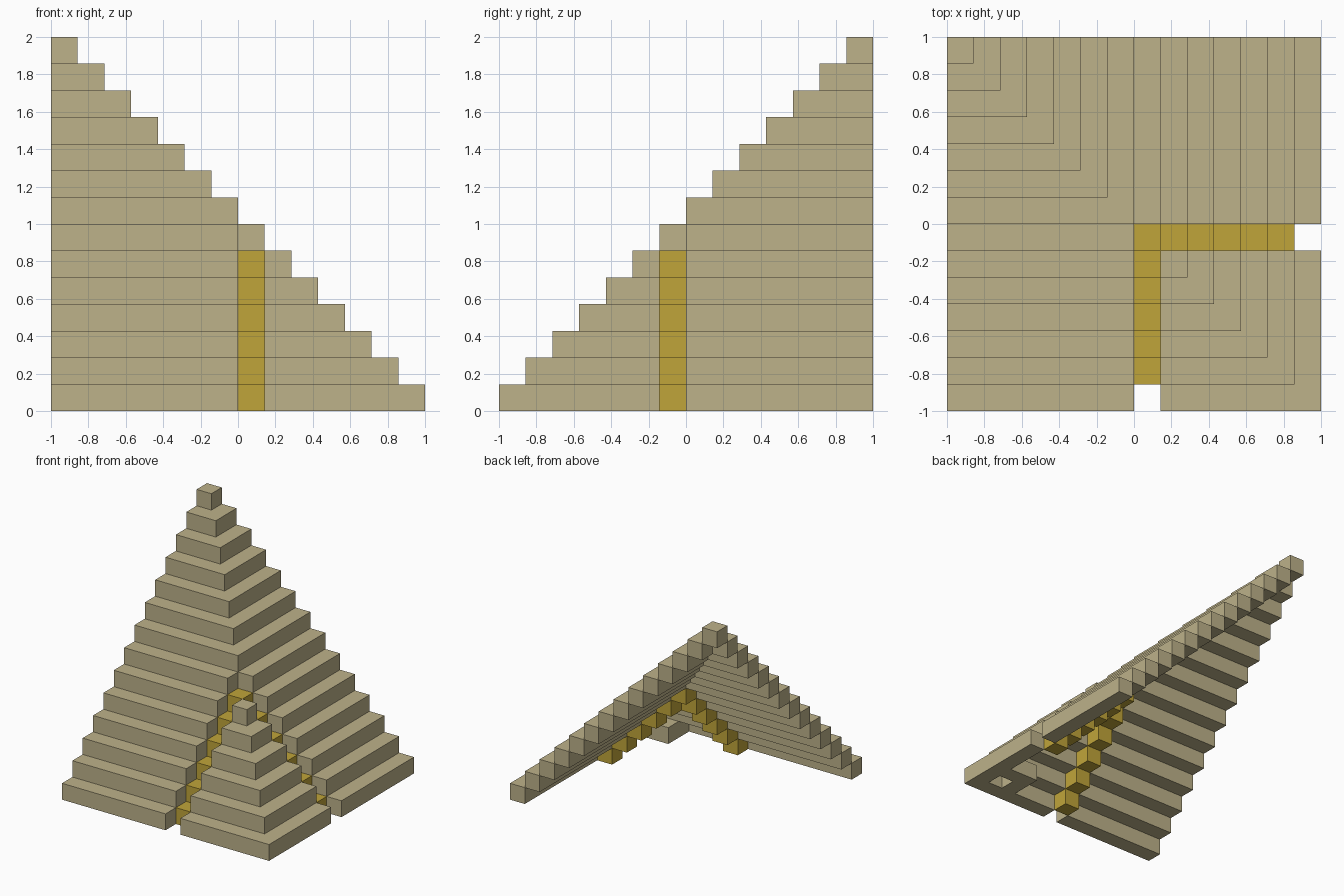
import bpy
import bmesh

if "Cube" in bpy.data.objects:
    bpy.data.objects.remove(bpy.data.objects["Cube"], do_unlink=True)

N = 14            # courses, and cells along each side
MID = N // 2      # course at which the grooves meet
U = 2 / N         # edge of one cell


def make_material(name, rgb):
    mat = bpy.data.materials.new(name)
    mat.use_nodes = True
    color = (*rgb, 1)
    mat.diffuse_color = color
    mat.node_tree.nodes["Principled BSDF"].inputs["Base Color"].default_value = color
    return mat


stone = make_material("sandstone", (0.51, 0.445, 0.255))
gold = make_material("gold", (0.527, 0.376, 0.042))


def prism(bm, outline, level):
    """Extrude a counterclockwise cell outline up by one course."""
    base = [bm.verts.new((x * U - 1, y * U - 1, level * U)) for x, y in outline]
    face = bm.faces.new(base)
    result = bmesh.ops.extrude_face_region(bm, geom=[face])
    top = [v for v in result["geom"] if isinstance(v, bmesh.types.BMVert)]
    bmesh.ops.translate(bm, verts=top, vec=(0, 0, U))


def box(bm, x0, x1, y0, y1, level):
    prism(bm, [(x0, y0), (x1, y0), (x1, y1), (x0, y1)], level)


def angle_bar(bm, left, back, level):
    """One-cell-thick bar running along the front and round the right corner."""
    out, front = N - level, level
    if out - left == 1:
        box(bm, left, out, front, back, level)
    else:
        prism(bm, [(left, front), (out, front), (out, back), (out - 1, back),
                   (out - 1, front + 1), (left, front + 1)], level)


def finish(bm, name, mat):
    bmesh.ops.recalc_face_normals(bm, faces=bm.faces)
    mesh = bpy.data.meshes.new(name)
    bm.to_mesh(mesh)
    bm.free()
    mesh.materials.append(mat)
    obj = bpy.data.objects.new(name, mesh)
    bpy.context.collection.objects.link(obj)


# Upper courses: unbroken angle bars up to the peak
bm = bmesh.new()
for k in range(MID, N):
    angle_bar(bm, 0, N, k)
finish(bm, "upper_steps", stone)

# Lower courses: separate front and side bars, leaving the grooves open
front, side = bmesh.new(), bmesh.new()
for k in range(MID):
    box(front, 0, MID, k, k + 1, k)
    box(side, N - 1 - k, N - k, MID, N, k)
finish(front, "front_steps", stone)
finish(side, "side_steps", stone)

# Small stepped corner between the grooves
bm = bmesh.new()
for k in range(MID - 1):
    angle_bar(bm, MID + 1, MID - 1, k)
finish(bm, "corner_steps", stone)

# Foot thickening the inside of the corner around one open cell
bm = bmesh.new()
prism(bm, [(N - 3, 1), (N - 2, 1), (N - 2, 2), (N - 1, 2), (N - 1, 3), (N - 3, 3)], 0)
finish(bm, "corner_foot", stone)

# Gold stairs forming the groove floors
bm = bmesh.new()
for k in range(MID - 1):
    box(bm, MID, MID + 1, k + 1, k + 2, k)
    if k < MID - 2:
        box(bm, N - 2 - k, N - 1 - k, MID - 1, MID, k)
finish(bm, "groove_stairs", gold)
